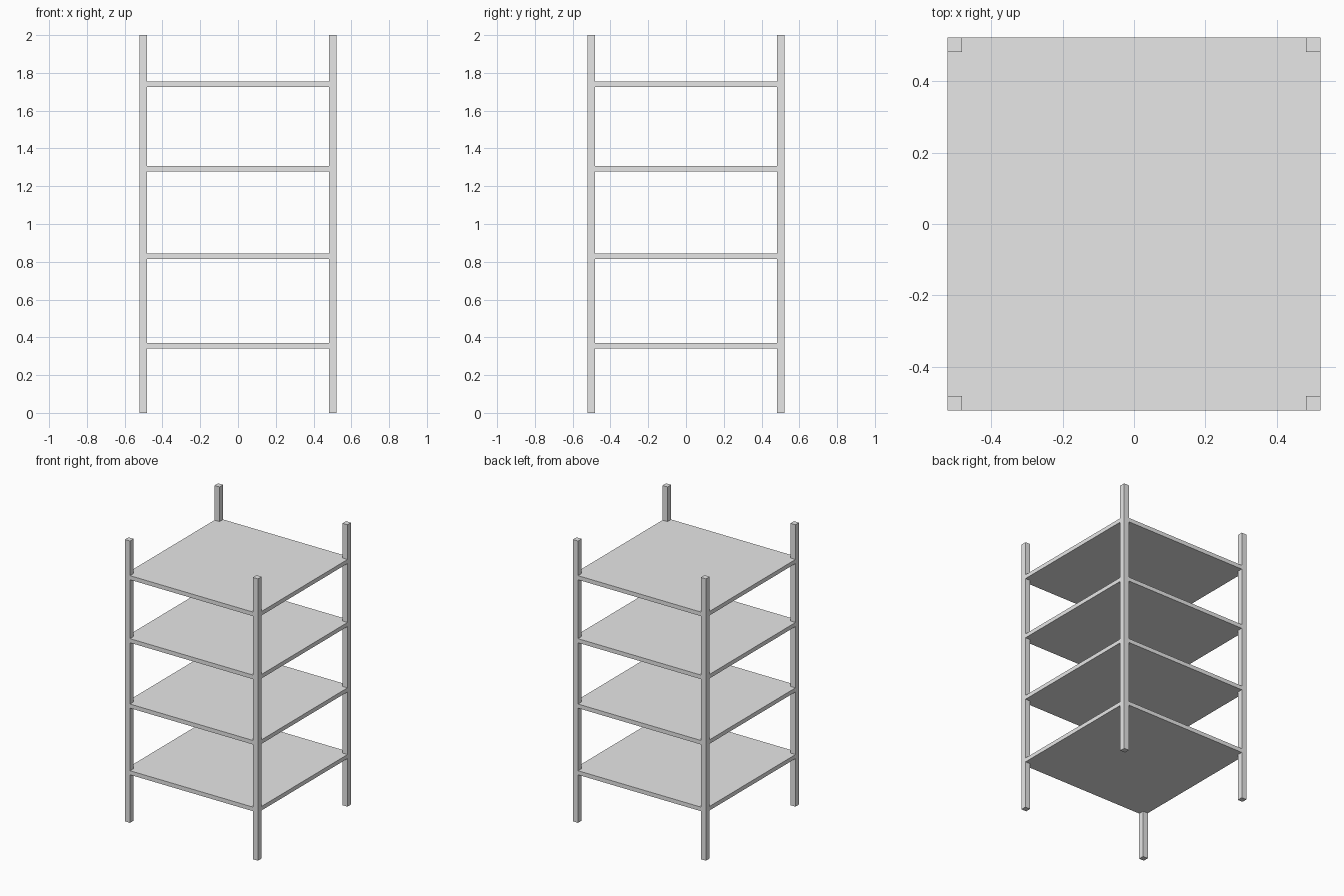
import bpy
import bmesh

HALF = 0.522      # outer half width of the rack
POST = 0.04       # post thickness
HEIGHT = 2.0
SHELF = 0.029     # shelf thickness
SHELF_BOTTOMS = (0.341, 0.814, 1.278, 1.725)

default = bpy.data.objects.get("Cube")
if default:
    bpy.data.objects.remove(default, do_unlink=True)

grey = bpy.data.materials.new("light_grey")
grey.use_nodes = True
grey.diffuse_color = (0.8, 0.8, 0.8, 1)
grey.node_tree.nodes["Principled BSDF"].inputs["Base Color"].default_value = (0.8, 0.8, 0.8, 1)


def prism(name, outline, bottom, height):
    """Extrude a flat outline upwards into a solid part."""
    bm = bmesh.new()
    face = bm.faces.new([bm.verts.new((x, y, bottom)) for x, y in outline])
    top = bmesh.ops.extrude_face_region(bm, geom=[face])["geom"]
    bmesh.ops.translate(bm, vec=(0, 0, height),
                        verts=[v for v in top if isinstance(v, bmesh.types.BMVert)])
    bmesh.ops.recalc_face_normals(bm, faces=bm.faces)
    mesh = bpy.data.meshes.new(name)
    bm.to_mesh(mesh)
    bm.free()
    mesh.materials.append(grey)
    obj = bpy.data.objects.new(name, mesh)
    bpy.context.collection.objects.link(obj)
    return obj


inner = HALF - POST

# Square corner posts
for side, sx in (("left", 1), ("right", -1)):
    for end, sy in (("front", -1), ("back", 1)):
        xs, ys = (sx * inner, sx * HALF), (sy * inner, sy * HALF)
        square = [(xs[0], ys[0]), (xs[1], ys[0]), (xs[1], ys[1]), (xs[0], ys[1])]
        prism(f"{end}_{side}_post", square, 0, HEIGHT)

# Shelves, notched at the corners to fit flush around the posts
notched = []
for sx, sy in ((1, 1), (-1, 1), (-1, -1), (1, -1)):
    corner = [(HALF, inner), (inner, inner), (inner, HALF)]
    if sx * sy < 0:
        corner.reverse()
    notched += [(sx * x, sy * y) for x, y in corner]

for i, z in enumerate(SHELF_BOTTOMS, 1):
    prism(f"shelf_{i}", notched, z, SHELF)
